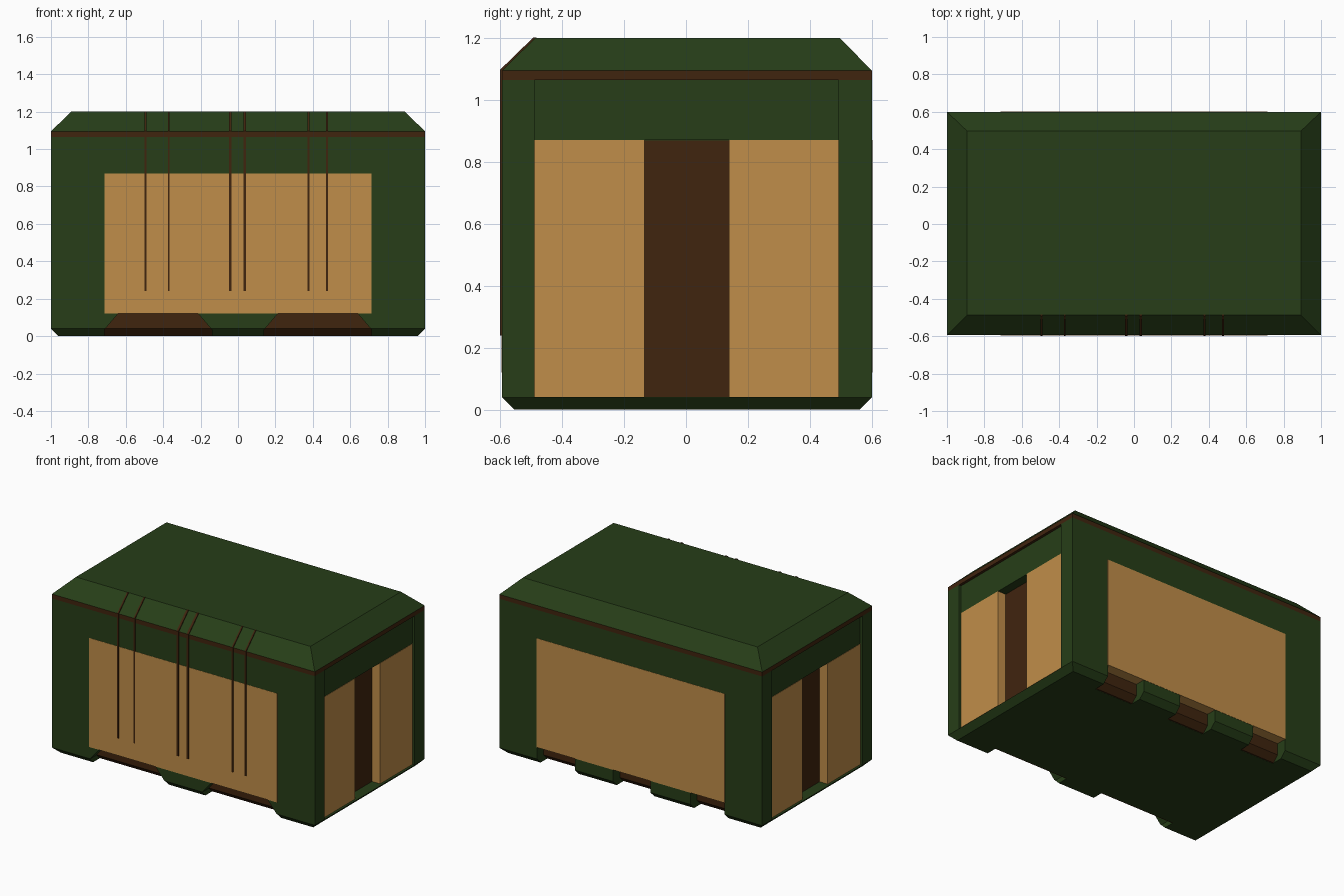
import bpy, bmesh

if "Cube" in bpy.data.objects:
    bpy.data.objects.remove(bpy.data.objects["Cube"])


def material(name, rgb):
    m = bpy.data.materials.new(name)
    m.diffuse_color = (*rgb, 1)
    m.use_nodes = True
    m.node_tree.nodes["Principled BSDF"].inputs["Base Color"].default_value = m.diffuse_color
    return m


GREEN = material("green", (0.020, 0.048, 0.009))
TAN = material("tan", (0.53, 0.27, 0.067))
BROWN = material("brown", (0.051, 0.018, 0.0045))


def finish(name, bm, mat):
    bmesh.ops.recalc_face_normals(bm, faces=bm.faces[:])
    me = bpy.data.meshes.new(name)
    bm.to_mesh(me)
    bm.free()
    if mat:
        me.materials.append(mat)
    ob = bpy.data.objects.new(name, me)
    bpy.context.collection.objects.link(ob)
    return ob


def loft(name, rings, mat=None):
    """Stack of rectangles: each ring is (x0, x1, y0, y1, z)."""
    bm = bmesh.new()
    loops = []
    for x0, x1, y0, y1, z in rings:
        loops.append([bm.verts.new(p) for p in
                      ((x0, y0, z), (x1, y0, z), (x1, y1, z), (x0, y1, z))])
    for a, b in zip(loops, loops[1:]):
        for i in range(4):
            j = (i + 1) % 4
            bm.faces.new((a[i], a[j], b[j], b[i]))
    bm.faces.new(loops[0][::-1])
    bm.faces.new(loops[-1])
    return finish(name, bm, mat)


def box(name, x, y, z, mat=None):
    x, y = sorted(x), sorted(y)
    return loft(name, [(*x, *y, z[0]), (*x, *y, z[1])], mat)


def prism(name, points, span, place, mat=None):
    """Extrude a 2D outline; place maps (u, v, depth) to xyz."""
    bm = bmesh.new()
    a, b = [[bm.verts.new(place(u, v, d)) for u, v in points] for d in span]
    n = len(points)
    for i in range(n):
        j = (i + 1) % n
        bm.faces.new((a[i], a[j], b[j], b[i]))
    bm.faces.new(a[::-1])
    bm.faces.new(b)
    return finish(name, bm, mat)


def cut(target, cutter):
    mod = target.modifiers.new("cut", 'BOOLEAN')
    mod.operation = 'DIFFERENCE'
    mod.solver = 'EXACT'
    mod.object = cutter
    bpy.context.view_layer.objects.active = target
    bpy.ops.object.modifier_apply(modifier=mod.name)
    bpy.data.objects.remove(cutter)


F, B = -0.594, 0.6      # front and back wall planes

# body with chamfered foot
body = loft("body", [(-.96, .96, F + .04, B - .04, 0),
                     (-1, 1, F, B, .04),
                     (-1, 1, F, B, 1.065)], GREEN)

# front pockets with sloping sides
for x0, x1 in ((-.714, -.14), (.14, .714)):
    pts = [(x0, -.1), (x1, -.1), (x1, .035), (x1 - .075, .122),
           (x0 + .075, .122), (x0, .035)]
    cut(body, prism("cutter", pts, (F - .1, F + .12), lambda u, v, d: (u, d, v)))

# back pockets
for x0, x1 in ((-.714, -.454), (-.15, .134), (.424, .714)):
    cut(body, box("cutter", (x0, x1), (B - .12, B + .1), (-.1, .122)))

# pocket lining
loft("pocket_lining", [(-.75, .75, F + .112, B - .112, .001),
                       (-.75, .75, F + .072, B - .072, .04),
                       (-.75, .75, F + .072, B - .072, .14)], BROWN)

# side wall recesses, doors and door gaps
for s, side in ((-1, "left"), (1, "right")):
    cut(body, box("cutter", (s * .982, s * 1.1), (-.49, .492), (.04, 1.2)))
    cut(body, box("cutter", (s * .92, s * 1.1), (-.135, .14), (.04, .87)))
    box(side + "_door_front", (s * .91, s * .984), (-.4905, -.134), (.0405, .87), TAN)
    box(side + "_door_back", (s * .91, s * .984), (.139, .4925), (.0405, .87), TAN)
    box(side + "_door_gap", (s * .90, s * .922), (-.136, .141), (.0405, .869), BROWN)

# front and back wall panels
box("front_panel", (-.715, .715), (F - .0015, F + .08), (.12, .87), TAN)
box("back_panel", (-.715, .715), (B + .0015, B - .08), (.12, .87), TAN)

# seam band and sloped roof
box("seam_band", (-1, 1), (F, B), (1.065, 1.095), BROWN)
loft("roof", [(-1, 1, F, B, 1.095),
              (-.892, .892, F + .107, B - .103, 1.2)], GREEN)

# front straps running up over the roof slope
strap = [(-.6, .24), (-.6, 1.098), (-.493, 1.202), (-.483, 1.202),
         (-.483, 1.19), (-.585, 1.09), (-.585, .24)]
for i, (x, w) in enumerate(((-.495, .01), (-.37, .01), (-.041, .015),
                            (.036, .015), (.376, .01), (.475, .01))):
    prism(f"strap_{i + 1}", strap, (x - w / 2, x + w / 2),
          lambda u, v, d: (d, u, v), BROWN)
